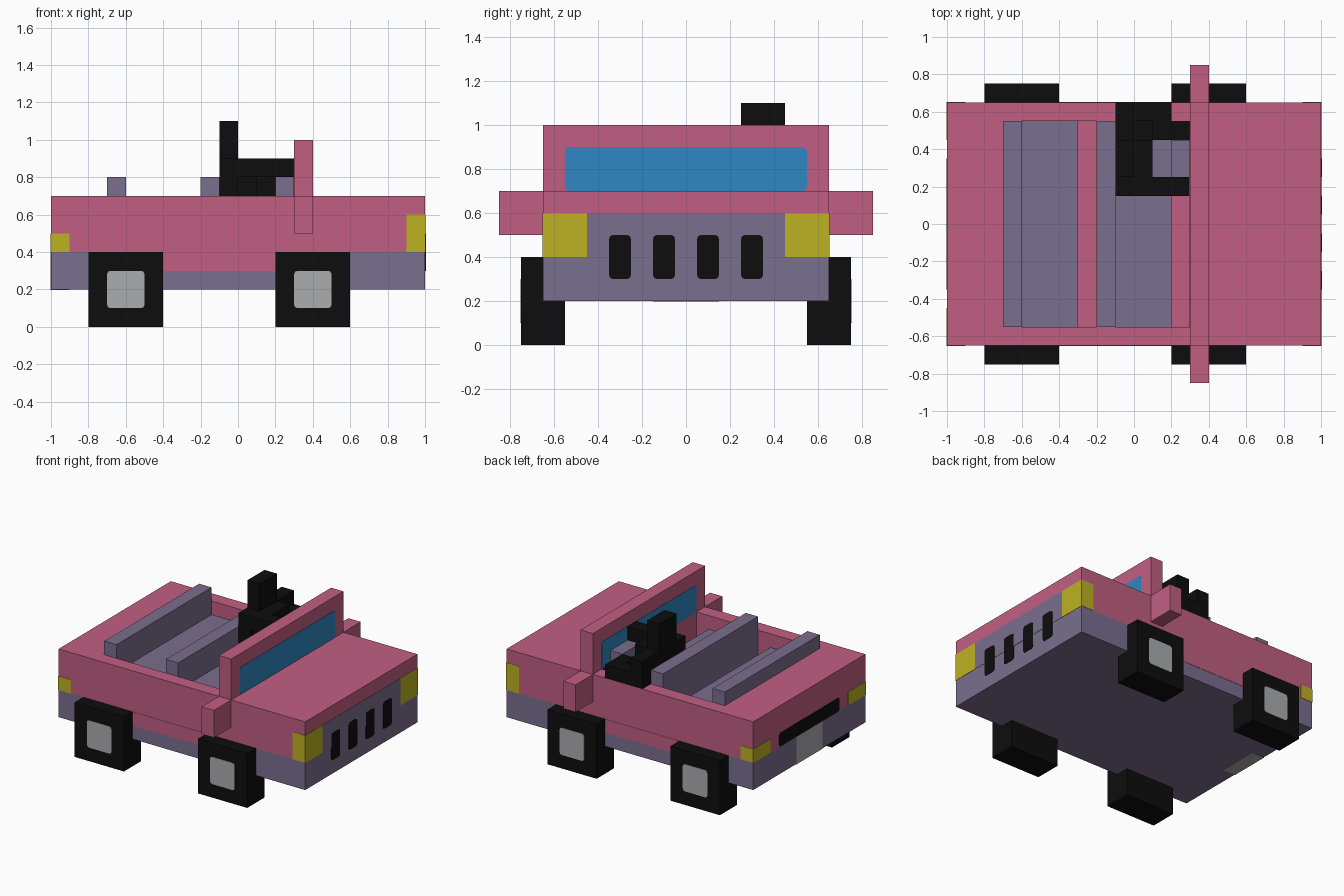
import bpy, bmesh
from mathutils import Vector

cube = bpy.data.objects.get("Cube")
if cube:
    bpy.data.objects.remove(cube, do_unlink=True)


def material(name, rgb):
    lin = [((c / 255 + 0.055) / 1.055) ** 2.4 if c > 10 else c / 255 / 12.92 for c in rgb]
    m = bpy.data.materials.new(name)
    m.use_nodes = True
    m.diffuse_color = (*lin, 1)
    bsdf = m.node_tree.nodes["Principled BSDF"]
    bsdf.inputs["Base Color"].default_value = (*lin, 1)
    bsdf.inputs["Roughness"].default_value = 0.8
    return m


PINK = material("pink paint", (193, 95, 130))
PURPLE = material("dusty purple", (122, 110, 142))
BLACK = material("black", (13, 13, 13))
YELLOW = material("yellow lamp", (190, 178, 36))
GREY = material("light grey", (171, 172, 175))
BLUE = material("blue glass", (45, 135, 195))


def finish(name, bm, mat):
    bmesh.ops.recalc_face_normals(bm, faces=bm.faces)
    mesh = bpy.data.meshes.new(name)
    bm.to_mesh(mesh)
    bm.free()
    mesh.materials.append(mat)
    ob = bpy.data.objects.new(name, mesh)
    bpy.context.collection.objects.link(ob)
    return ob


def box_mesh(x, y, z):
    """Box between the given (min, max) ranges."""
    bm = bmesh.new()
    bmesh.ops.create_cube(bm, size=1)
    for v in bm.verts:
        v.co = Vector((x[v.co.x > 0], y[v.co.y > 0], z[v.co.z > 0]))
    return bm


def box(name, mat, x, y, z, round_axis=None, r=0.018):
    """Box; edges along round_axis may get rounded corners."""
    bm = box_mesh(x, y, z)
    if round_axis is not None:
        edges = [e for e in bm.edges
                 if abs((e.verts[0].co - e.verts[1].co).normalized()[round_axis]) > 0.9]
        bmesh.ops.bevel(bm, geom=edges, offset=r, segments=2, profile=0.5, affect='EDGES')
    return finish(name, bm, mat)


def pair(name, mat, x, y, z, **kw):
    """The same box on the left (+y) and right (-y) side."""
    box(name + "_a", mat, x, y, z, **kw)
    box(name + "_b", mat, x, (-y[1], -y[0]), z, **kw)


T = 0.002  # thickness of surface plates

# Lower chassis and upper body with an open cabin
box("chassis", PURPLE, (-1, 1), (-0.65, 0.65), (0.2, 0.4))
bm = box_mesh((-1, 1), (-0.65, 0.65), (0.4, 0.7))
top = max(bm.faces, key=lambda f: f.calc_center_median().z)
bmesh.ops.inset_region(bm, faces=[top], thickness=0.1)
for v in top.verts:
    v.co.x = 0.3 if v.co.x > 0 else -0.7
    v.co.y = 0.55 if v.co.y > 0 else -0.55
floor = bmesh.ops.extrude_face_region(bm, geom=[top])["geom"]
for v in floor:
    if isinstance(v, bmesh.types.BMVert):
        v.co.z = 0.41
if top.is_valid:
    bmesh.ops.delete(bm, geom=[top], context='FACES_ONLY')
finish("body", bm, PINK)
pair("door_sill", PINK, (-0.4, 0.2), (0.64, 0.65 + T), (0.3, 0.4))

# Front end: grille, slots and headlights
box("grille", PURPLE, (0.995, 1 + T), (-0.45, 0.45), (0.4, 0.6))
for i in range(4):
    y = -0.3 + 0.2 * i
    box(f"grille_slot_{i + 1}", BLACK, (0.995, 1 + 2 * T), (y - 0.05, y + 0.05), (0.3, 0.5),
        round_axis=0)
pair("headlight", YELLOW, (0.9, 1 + T), (0.45, 0.65 + T), (0.4, 0.6))

# Rear end: tail lights, dark strip and plate
pair("tail_light", YELLOW, (-1 - T, -0.9), (0.45, 0.65 + T), (0.4, 0.5))
box("rear_strip", BLACK, (-1 - T, -0.995), (-0.35, 0.35), (0.4, 0.5), round_axis=0)
box("rear_plate", GREY, (-1 - T, -0.9), (-0.15, 0.15), (0.2 - T, 0.4))

# Windscreen frame, glass and side mirrors
box("windscreen_frame", PINK, (0.3, 0.4), (-0.65, 0.65), (0.7, 1.0))
box("windscreen_glass", BLUE, (0.3 - T, 0.4 + T), (-0.55, 0.55), (0.7, 0.9), round_axis=0)
pair("side_mirror", PINK, (0.3, 0.4), (0.65, 0.85), (0.5, 0.7))

# Wheels with square hubs
for label, x in (("rear", -0.6), ("front", 0.4)):
    pair(label + "_wheel", BLACK, (x - 0.2, x + 0.2), (0.55, 0.75), (0, 0.4))
    pair(label + "_hub", GREY, (x - 0.1, x + 0.1), (0.745, 0.75 + T), (0.1, 0.3), round_axis=1)

# Bench seats
for label, x in (("rear", -0.7), ("front", -0.2)):
    box(label + "_backrest", PURPLE, (x, x + 0.1), (-0.55, 0.55), (0.41, 0.8))
    box(label + "_cushion", PURPLE, (x + 0.1, x + 0.4), (-0.55, 0.55), (0.41, 0.6))
box("steering_wheel", PURPLE, (0.2, 0.3), (0.25, 0.45), (0.7, 0.8))

# Blocky driver, one elbow resting on the door
box("driver_torso", BLACK, (-0.1, 0.1), (0.25, 0.45), (0.6, 0.9))
box("driver_shoulders", BLACK, (-0.1, 0), (0.15, 0.65), (0.7, 0.9))
box("driver_head", BLACK, (-0.1, 0), (0.25, 0.45), (0.9, 1.1))
box("driver_right_arm", BLACK, (0, 0.3), (0.15, 0.25), (0.8, 0.9))
box("driver_left_forearm", BLACK, (0, 0.2), (0.55, 0.65), (0.7, 0.8))
box("driver_left_hand", BLACK, (0.1, 0.2), (0.45, 0.55), (0.7, 0.8))
box("driver_lap", BLACK, (-0.1, 0.1), (0.15, 0.55), (0.6, 0.7))
for label, y in (("right", 0.15), ("left", 0.45)):
    box(f"driver_{label}_leg", BLACK, (0.1, 0.3), (y, y + 0.1), (0.6, 0.7))
